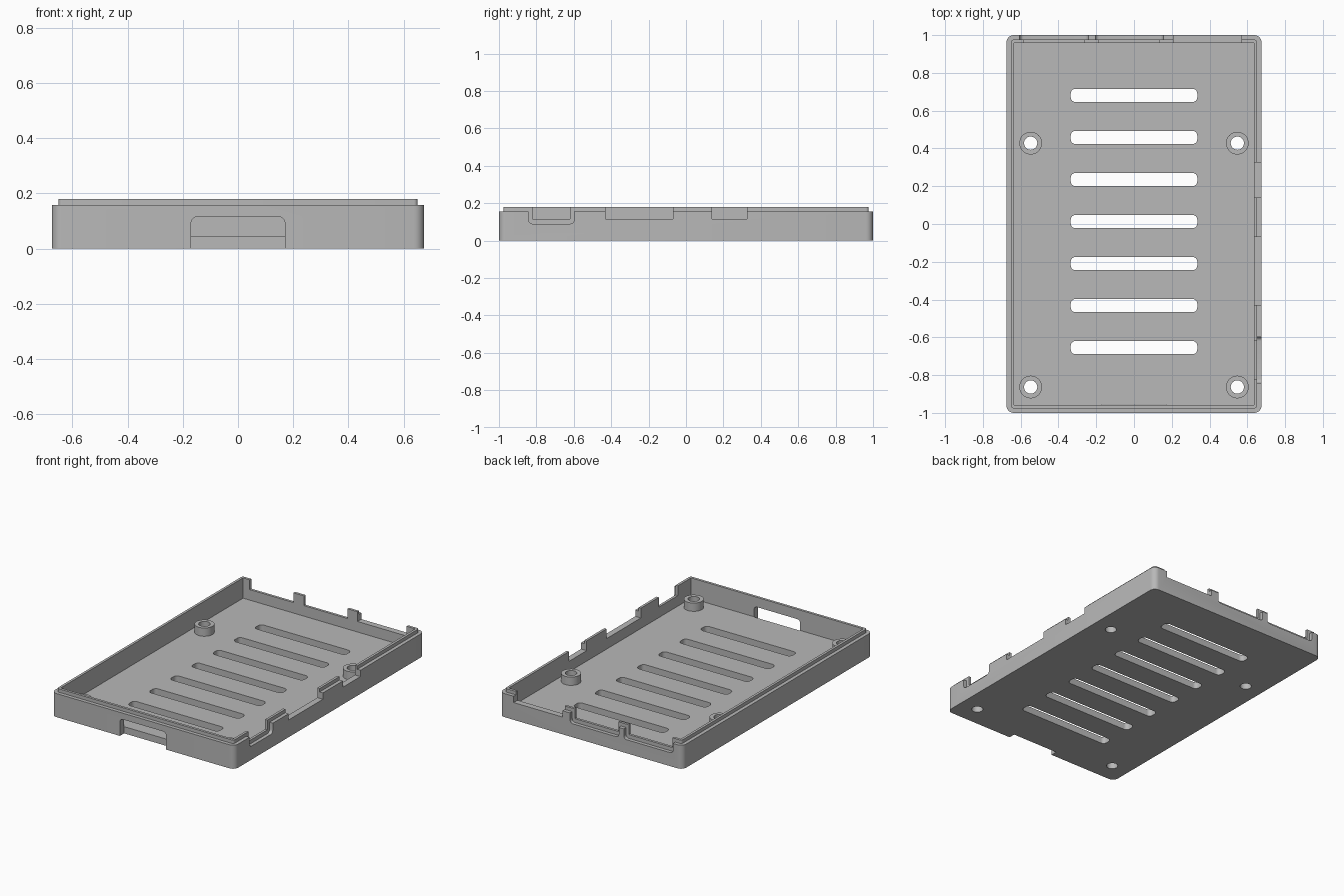
import bpy, bmesh, math
from mathutils import Vector

cube = bpy.data.objects.get("Cube")
if cube:
    bpy.data.objects.remove(cube, do_unlink=True)

GREY = (0.48, 0.48, 0.48, 1)
grey = bpy.data.materials.new("plain grey")
grey.use_nodes = True
grey.diffuse_color = GREY
grey.node_tree.nodes["Principled BSDF"].inputs["Base Color"].default_value = GREY


def box(name, x, y, z, axis="z", radius=0, steps=6):
    """Box over three ranges, with the four edges along the axis rounded."""
    ranges = [x, y, z]
    k = "xyz".index(axis)
    a, b = (k + 1) % 3, (k + 2) % 3
    corners = [(1, 1), (0, 1), (0, 0), (1, 0)]
    bm = bmesh.new()
    ring = []
    for q, (i, j) in enumerate(corners):
        for s in range(steps + 1 if radius else 1):
            t = math.pi / 2 * (q + s / steps)
            p = Vector((0, 0, 0))
            p[a] = ranges[a][i] + radius * (math.cos(t) - (2 * i - 1)) if radius else ranges[a][i]
            p[b] = ranges[b][j] + radius * (math.sin(t) - (2 * j - 1)) if radius else ranges[b][j]
            p[k] = ranges[k][0]
            ring.append(bm.verts.new(p))
    face = bm.faces.new(ring)
    move = Vector((0, 0, 0))
    move[k] = ranges[k][1] - ranges[k][0]
    new = bmesh.ops.extrude_face_region(bm, geom=[face])["geom"]
    bmesh.ops.translate(bm, vec=move, verts=[v for v in new if isinstance(v, bmesh.types.BMVert)])
    bmesh.ops.recalc_face_normals(bm, faces=bm.faces)
    mesh = bpy.data.meshes.new(name)
    bm.to_mesh(mesh)
    bm.free()
    mesh.materials.append(grey)
    obj = bpy.data.objects.new(name, mesh)
    bpy.context.collection.objects.link(obj)
    return obj


def disc(name, x, y, z, r):
    return box(name, (x - r, x + r), (y - r, y + r), z, "z", r * 0.9999, 10)


def combine(other, operation="DIFFERENCE"):
    """Apply a boolean to the tray and drop the helper."""
    mod = tray.modifiers.new(operation.lower(), "BOOLEAN")
    mod.operation = operation
    mod.solver = "EXACT"
    mod.object = other
    bpy.context.view_layer.objects.active = tray
    bpy.ops.object.modifier_apply(modifier=mod.name)
    bpy.data.objects.remove(other, do_unlink=True)


W, L = 0.675, 1.0          # outer half width and half length
LIP, WALL = 0.024, 0.041   # lip step and wall thickness
FLOOR, RIM, TOP = 0.045, 0.157, 0.18
PORT = 0.115               # height of port openings
RECESS = 0.09              # bottom of outer plug recesses

# Shell with stepped lip and open cavity
tray = box("case_tray", (-W, W), (-L, L), (0, RIM), "z", 0.038)
lx, ly = W - LIP, L - LIP
combine(box("lip", (-lx, lx), (-ly, ly), (0.1, TOP), "z", 0.014), "UNION")
ix, iy = W - WALL, L - WALL
combine(box("cavity", (-ix, ix), (-iy, iy), (FLOOR, 0.3)))

# Screw bosses with through holes
for x in (-0.547, 0.547):
    for y in (-0.863, 0.428):
        combine(disc("boss", x, y, (0.02, 0.1), 0.06), "UNION")
        combine(disc("hole", x, y, (-0.1, 0.3), 0.035))

# Floor vents
for i in range(7):
    y = 0.013 + (i - 3) * 0.2225
    combine(box("vent", (-0.335, 0.335), (y - 0.035, y + 0.035), (-0.1, 0.1), "z", 0.025))

# Card slot in the front wall
combine(box("card_slot", (-0.17, 0.17), (-1.1, -iy + 0.003), (-0.1, PORT), "y", 0.022))

# Port openings in the left wall
for lo, hi in ((-0.82, -0.62), (-0.43, -0.07), (0.14, 0.325)):
    combine(box("side_port", (ix - 0.02, W + 0.1), (lo, hi), (PORT, 0.3)))
combine(box("side_recess", (lx, W + 0.1), (-0.842, -0.598), (RECESS, 0.3), "x", 0.022))

# Port openings in the back wall
for lo, hi in ((-0.585, -0.262), (-0.185, 0.135), (0.21, 0.57)):
    combine(box("back_port", (lo, hi), (iy - 0.02, L + 0.1), (PORT, 0.3)))
for lo, hi in ((-0.605, -0.242), (-0.205, 0.155)):
    combine(box("back_recess", (lo, hi), (ly, L + 0.1), (RECESS, 0.3), "y", 0.022))

# Smooth the rounded corners, keep edges crisp
bpy.ops.object.select_all(action="DESELECT")
tray.select_set(True)
bpy.context.view_layer.objects.active = tray
bpy.ops.object.shade_smooth_by_angle(angle=math.radians(30))
